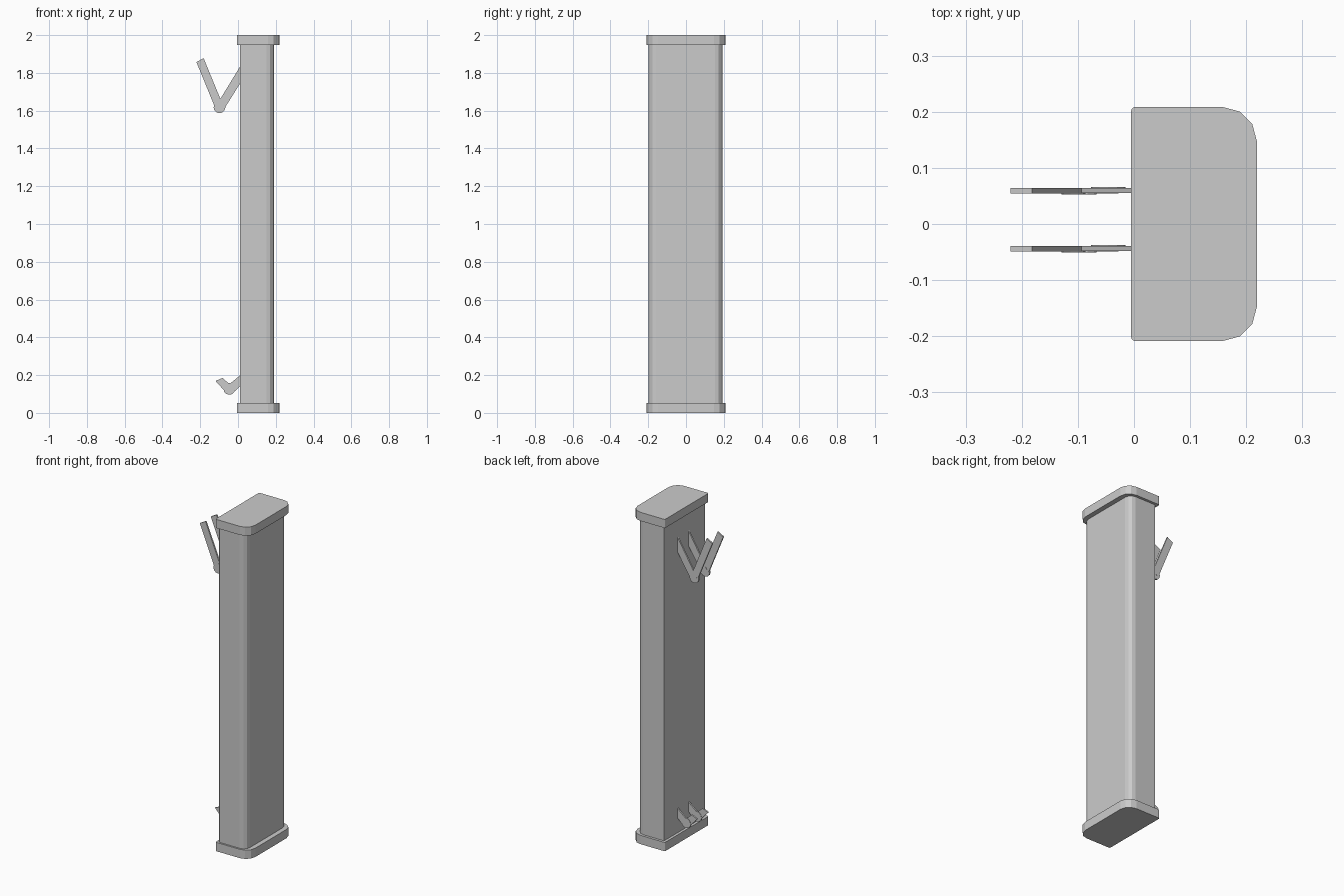
import bpy, bmesh
from math import sin, cos, pi, radians
from mathutils import Vector

if "Cube" in bpy.data.objects:
    bpy.data.objects.remove(bpy.data.objects["Cube"])


def prism(name, points, direction):
    """Extrude a closed planar outline along a vector."""
    bm = bmesh.new()
    face = bm.faces.new([bm.verts.new(p) for p in points])
    ext = bmesh.ops.extrude_face_region(bm, geom=[face])
    verts = [g for g in ext["geom"] if isinstance(g, bmesh.types.BMVert)]
    bmesh.ops.translate(bm, verts=verts, vec=Vector(direction))
    bmesh.ops.recalc_face_normals(bm, faces=bm.faces)
    mesh = bpy.data.meshes.new(name)
    bm.to_mesh(mesh)
    bm.free()
    obj = bpy.data.objects.new(name, mesh)
    bpy.context.collection.objects.link(obj)
    return obj


def column(name, x0, x1, y0, y1, z0, z1, r_back, r_front):
    """Box with small corners at x0 and large three-sided corners at x1."""
    corners = [(x1, y1, -1, -1, r_front, 0), (x0, y1, 1, -1, r_back, 90),
               (x0, y0, 1, 1, r_back, 180), (x1, y0, -1, 1, r_front, 270)]
    pts = []
    for x, y, sx, sy, r, start in corners:
        for i in range(4):
            a = radians(start + 30 * i)
            pts.append((x + sx * r + r * cos(a), y + sy * r + r * sin(a), z0))
    return prism(name, pts, (0, 0, z1 - z0))


def plate(name, outline, y0, y1):
    """Flat plate from an x-z outline."""
    return prism(name, [(x, y0, z) for x, z in outline], (0, y1 - y0, 0))


def disc(name, x, z, r, y0, y1, n=12):
    ring = [(x + r * cos(2 * pi * i / n), z + r * sin(2 * pi * i / n)) for i in range(n)]
    return plate(name, ring, y0, y1)


# Main body and end caps
column("body", 0.011, 0.19, -0.198, 0.193, 0.03, 1.97, 0.005, 0.04)
for cap, z0, z1 in (("bottom_cap", 0, 0.053), ("top_cap", 1.948, 2.0)):
    column(cap, -0.005, 0.219, -0.2085, 0.2085, z0, z1, 0.007, 0.061)

# Hinged bracket arms on the back, in x-z
upper_outer = [(-0.220, 1.857), (-0.182, 1.878), (-0.078, 1.625), (-0.118, 1.608)]
upper_inner = [(-0.118, 1.622), (0.013, 1.837), (0.013, 1.747), (-0.078, 1.602)]
lower_outer = [(-0.119, 0.169), (-0.082, 0.185), (-0.028, 0.137), (-0.060, 0.104)]
lower_inner = [(-0.064, 0.137), (0.013, 0.200), (0.013, 0.143), (-0.036, 0.097)]

for side, y in (("left", 0.0545), ("right", -0.049)):
    for name, outline in (("upper_outer_arm", upper_outer), ("upper_inner_arm", upper_inner),
                          ("lower_outer_arm", lower_outer), ("lower_inner_arm", lower_inner)):
        # inner arms sit a hair off the outer ones so faces do not coincide
        off = 0.0005 if "inner" in name else 0
        plate(f"{side}_{name}", outline, y + off, y + 0.0095 + off)
    # Hinge discs
    disc(f"{side}_upper_hinge", -0.098, 1.617, 0.031, y - 0.0015, y + 0.0088)
    disc(f"{side}_lower_hinge", -0.046, 0.127, 0.031, y + 0.0008, y + 0.0115)
